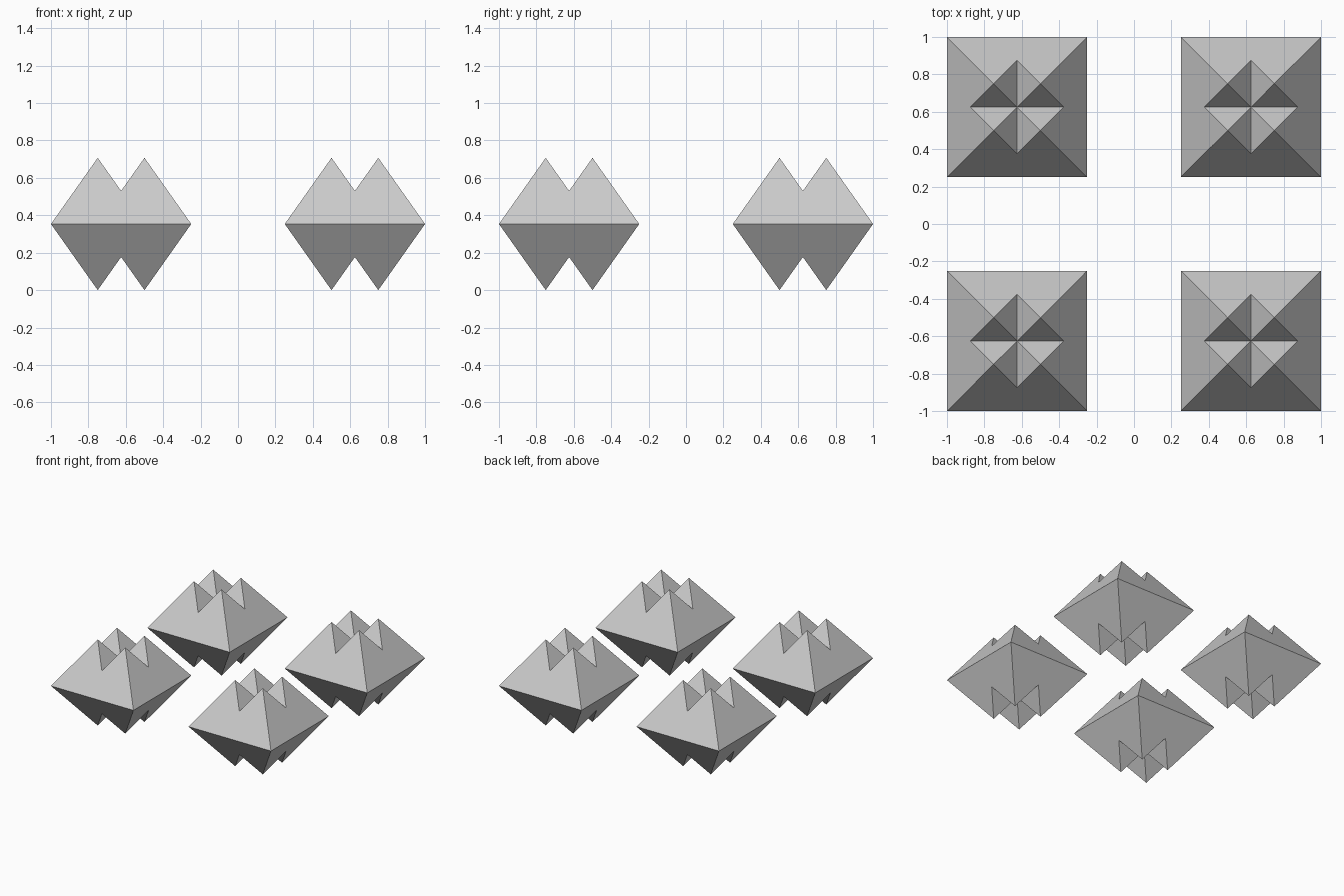
import bpy, bmesh
from math import pi, sqrt
from mathutils import Matrix, Vector

if "Cube" in bpy.data.objects:
    bpy.data.objects.remove(bpy.data.objects["Cube"])

R = 0.25             # half width of one octahedron
S = R / 2            # offset of each octahedron from the cluster centre
H = R * sqrt(2)      # regular octahedron half height


def cluster_mesh():
    """Union of four overlapping octahedra, made from one side turned and mirrored."""
    bm = bmesh.new()
    centre = Vector((0, 0, H / 2))
    valley = Vector((R, 0, H / 2))
    peaks = [Vector((S, s * S, H)) for s in (-1, 1)]
    corners = [Vector((R + S, s * (R + S), 0)) for s in (-1, 1)]
    faces = [
        (corners[0], corners[1], peaks[1], valley, peaks[0]),  # notched outer slope
        (peaks[0], valley, centre),                            # valley slopes
        (peaks[1], centre, valley),
    ]
    for flip in (1, -1):
        for k in range(4):
            m = Matrix.Diagonal((1, 1, flip, 1)) @ Matrix.Rotation(k * pi / 2, 4, 'Z')
            for face in faces:
                pts = [m @ p for p in face]
                bm.faces.new([bm.verts.new(p) for p in pts[::flip]])
    bmesh.ops.remove_doubles(bm, verts=bm.verts, dist=1e-4)
    bmesh.ops.recalc_face_normals(bm, faces=bm.faces)
    mesh = bpy.data.meshes.new("octahedron_cluster")
    bm.to_mesh(mesh)
    bm.free()
    return mesh


# Four identical clusters at the corners of a square
mesh = cluster_mesh()
for side_y, y in (("front", -1), ("back", 1)):
    for side_x, x in (("left", -1), ("right", 1)):
        obj = bpy.data.objects.new(f"{side_y}_{side_x}_cluster", mesh)
        obj.location = (x * (1 - R - S), y * (1 - R - S), H)
        bpy.context.collection.objects.link(obj)
